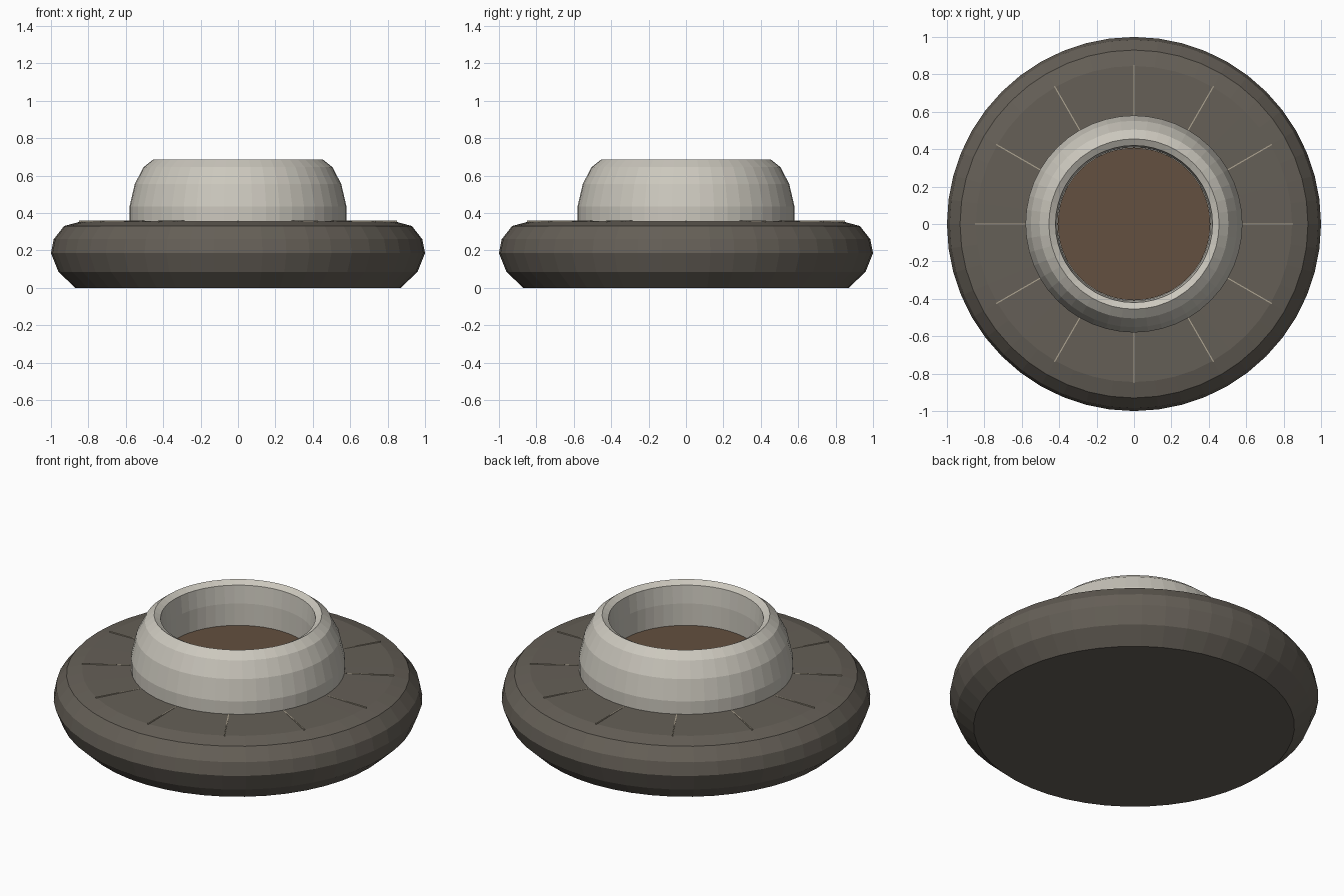
import bpy, bmesh
from math import pi, cos, sin
from mathutils import Matrix

if "Cube" in bpy.data.objects:
    bpy.data.objects.remove(bpy.data.objects["Cube"])

SIDES = 48


def material(name, rgb):
    m = bpy.data.materials.new(name)
    m.diffuse_color = (*rgb, 1)
    m.use_nodes = True
    m.node_tree.nodes["Principled BSDF"].inputs["Base Color"].default_value = m.diffuse_color
    return m


def finish(bm, name, mat):
    bmesh.ops.recalc_face_normals(bm, faces=bm.faces)
    me = bpy.data.meshes.new(name)
    bm.to_mesh(me)
    bm.free()
    me.materials.append(mat)
    ob = bpy.data.objects.new(name, me)
    bpy.context.collection.objects.link(ob)
    return ob


def lathe(name, profile, mat):
    """Revolve (radius, z) points around z and cap both ends."""
    bm = bmesh.new()
    rings = [[bm.verts.new((r * cos(2 * pi * i / SIDES), r * sin(2 * pi * i / SIDES), z))
              for i in range(SIDES)] for r, z in profile]
    for a, b in zip(rings, rings[1:]):
        for i in range(SIDES):
            j = (i + 1) % SIDES
            bm.faces.new((a[i], a[j], b[j], b[i]))
    bm.faces.new(rings[0][::-1])
    bm.faces.new(rings[-1])
    return finish(bm, name, mat)


dark = material("dark_stone", (0.13, 0.115, 0.095))
pale = material("pale_ceramic", (0.60, 0.575, 0.51))
brown = material("brown_floor", (0.125, 0.08, 0.05))
line = material("groove_line", (0.42, 0.37, 0.28))

# Wide rounded base
lathe("base", [(0.87, 0), (0.96, 0.085), (1.0, 0.185), (0.985, 0.26),
               (0.93, 0.33), (0.845, 0.353), (0.58, 0.358)], dark)

# Hollow collar with a rim chamfered inward
lathe("collar", [(0.58, 0.35), (0.58, 0.435), (0.552, 0.555), (0.505, 0.645),
                 (0.455, 0.685), (0.42, 0.665), (0.41, 0.56), (0.41, 0.40)], pale)

# Floor disc inside the collar
lathe("collar_floor", [(0.408, 0.38), (0.408, 0.43)], brown)

# Twelve thin radial lines on the base top
bm = bmesh.new()
for k in range(12):
    m = (Matrix.Rotation(k * pi / 6, 4, 'Z') @ Matrix.Translation((0.71, 0, 0.353))
         @ Matrix.Diagonal((0.28, 0.006, 0.012, 1)))
    bmesh.ops.create_cube(bm, size=1, matrix=m)
finish(bm, "radial_lines", line)
